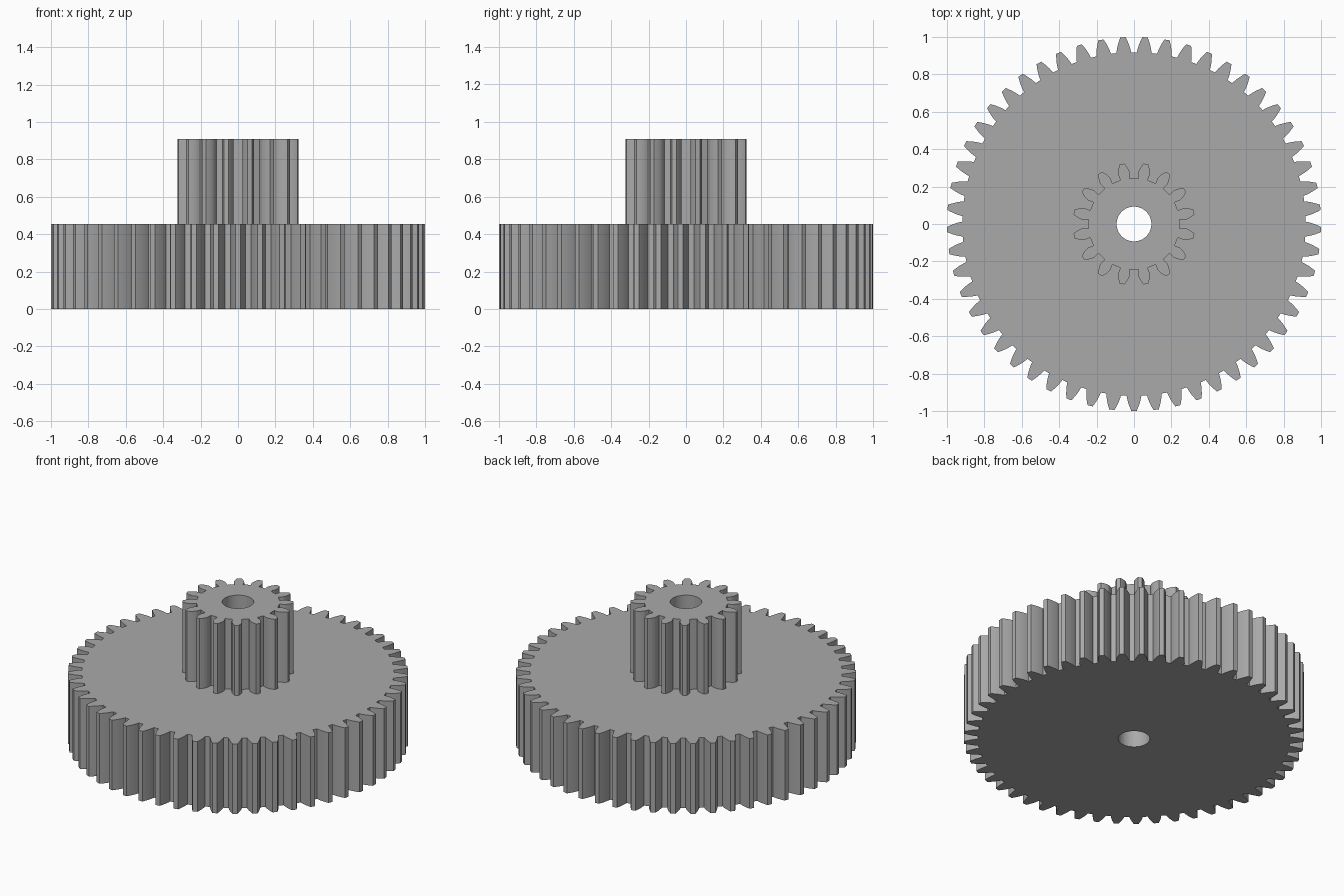
import bpy
import bmesh
from math import sin, cos, tan, acos, pi

cube = bpy.data.objects.get("Cube")
if cube:
    bpy.data.objects.remove(cube, do_unlink=True)

MODULE = 2 / 55
BORE = 0.093
BORE_SIDES = 48
THICKNESS = 0.455

grey = bpy.data.materials.new("plain grey")
grey.use_nodes = True
GREY = (0.4, 0.4, 0.4, 1)
grey.diffuse_color = GREY
grey.node_tree.nodes["Principled BSDF"].inputs["Base Color"].default_value = GREY


def involute(angle):
    return tan(angle) - angle


def gear_outline(teeth, start):
    """Points of an involute gear, counter-clockwise from the first tooth."""
    pitch_r = MODULE * teeth / 2
    outer_r, root_r = pitch_r + MODULE, pitch_r - 1.25 * MODULE
    pressure = pi / 9
    base_r = pitch_r * cos(pressure)
    low = max(base_r, root_r)
    flank = []
    if root_r < base_r:
        # Slightly waisted foot below the base circle
        flank.append((root_r, 0.9 * (pi / (2 * teeth) + involute(pressure))))
    steps = 6
    for i in range(steps + 1):
        r = low + (outer_r - low) * i / steps
        half = pi / (2 * teeth) + involute(pressure) - involute(acos(min(1, base_r / r)))
        flank.append((r, half))
    points = []
    for t in range(teeth):
        mid = start + 2 * pi * t / teeth
        polar = [(r, mid - a) for r, a in flank]
        polar += [(r, mid + a) for r, a in reversed(flank)]
        points += [(r * cos(a), r * sin(a)) for r, a in polar]
    return points


def make_gear(name, teeth, start, bottom, top):
    bm = bmesh.new()
    bore = [(BORE * cos(2 * pi * i / BORE_SIDES), BORE * sin(2 * pi * i / BORE_SIDES))
            for i in range(BORE_SIDES)]
    edges = []
    for loop in (gear_outline(teeth, start), bore):
        verts = [bm.verts.new((x, y, bottom)) for x, y in loop]
        edges += [bm.edges.new((v, verts[i - 1])) for i, v in enumerate(verts)]
    # Fill the ring between outline and bore, then raise it
    bmesh.ops.triangle_fill(bm, edges=edges, use_beauty=True)
    raised = bmesh.ops.extrude_face_region(bm, geom=bm.faces[:], use_keep_orig=True)
    verts = [v for v in raised["geom"] if isinstance(v, bmesh.types.BMVert)]
    bmesh.ops.translate(bm, verts=verts, vec=(0, 0, top - bottom))
    bmesh.ops.recalc_face_normals(bm, faces=bm.faces[:])
    mesh = bpy.data.meshes.new(name)
    bm.to_mesh(mesh)
    bm.free()
    mesh.materials.append(grey)
    obj = bpy.data.objects.new(name, mesh)
    bpy.context.collection.objects.link(obj)


# Wide lower gear with a tooth facing the front, small pinion on top of it
make_gear("large_gear", 53, -pi / 2, 0, THICKNESS)
make_gear("small_pinion", 16, pi / 16, THICKNESS, 2 * THICKNESS)
